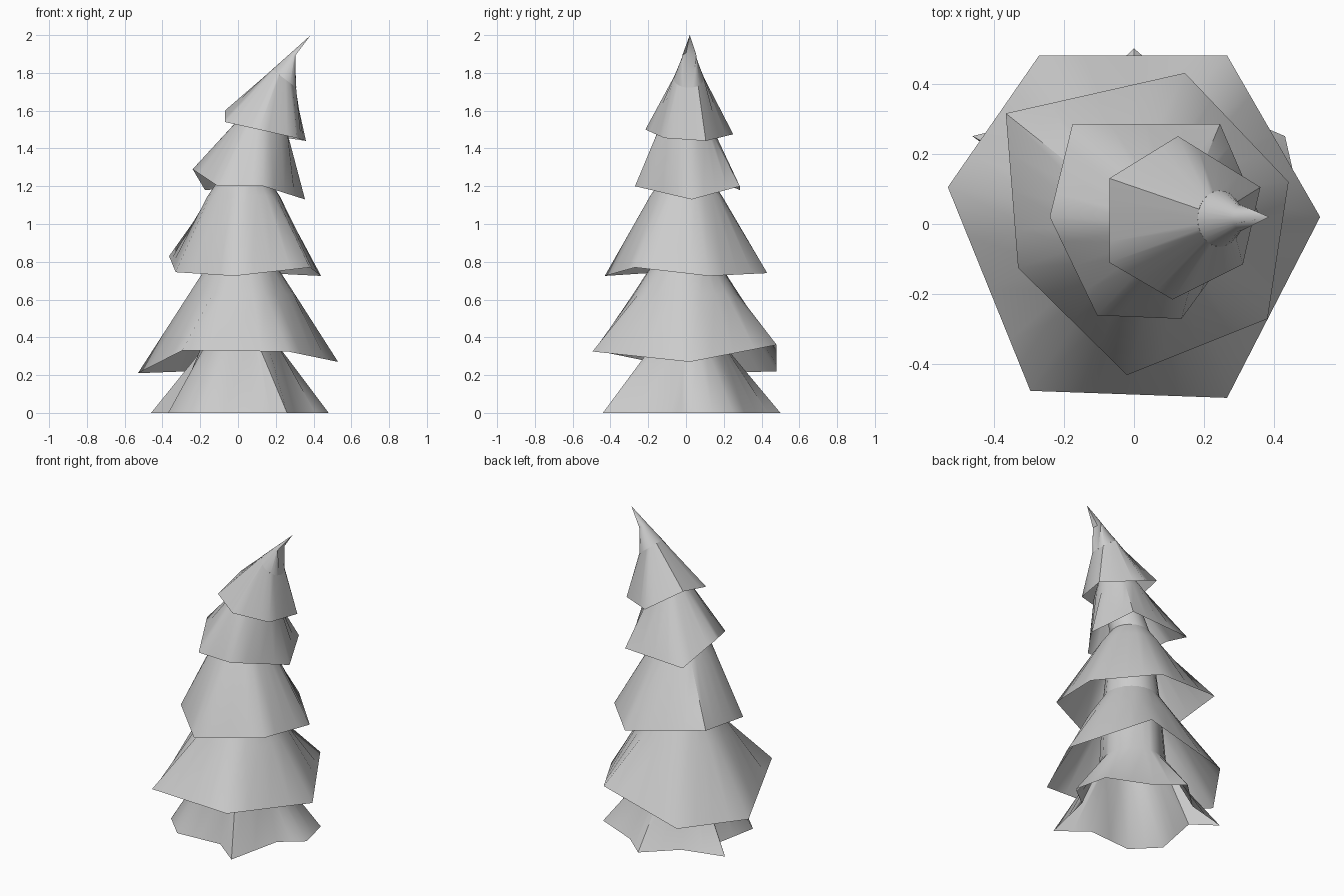
import bpy
from math import atan2, cos, sin, radians
from mathutils import Vector

cube = bpy.data.objects.get("Cube")
if cube:
    bpy.data.objects.remove(cube, do_unlink=True)

grey = bpy.data.materials.new("plain_grey")
grey.use_nodes = True
grey.diffuse_color = (0.6, 0.6, 0.6, 1)
grey.node_tree.nodes["Principled BSDF"].inputs["Base Color"].default_value = (0.6, 0.6, 0.6, 1)


def subdivide_outline(corners, steps):
    """Split every straight hem edge into equal steps."""
    points = []
    for i, corner in enumerate(corners):
        a, b = Vector(corner), Vector(corners[(i + 1) % len(corners)])
        points += [a.lerp(b, k / steps) for k in range(steps)]
    return points


def ring(center, radius, tilt, angles):
    """Circle leaning toward +x by the tilt angle."""
    return [Vector(center) + radius * Vector((cos(a) * cos(tilt), sin(a), -cos(a) * sin(tilt)))
            for a in angles]


def loft(name, hem, rings, tip=None):
    """Open skirt from a hem outline through round rings, optionally ending in a point."""
    cx, cy, _ = rings[0][0]
    angles = [atan2(p.y - cy, p.x - cx) for p in hem]
    n = len(hem)
    verts = list(hem)
    for center, radius, tilt in rings:
        verts += ring(center, radius, tilt, angles)
    faces = [(r * n + i, r * n + (i + 1) % n, (r + 1) * n + (i + 1) % n, (r + 1) * n + i)
             for r in range(len(rings)) for i in range(n)]
    if tip:
        last = len(rings) * n
        verts.append(Vector(tip))
        faces += [(last + i, last + (i + 1) % n, len(verts) - 1) for i in range(n)]
    mesh = bpy.data.meshes.new(name)
    mesh.from_pydata(verts, [], faces)
    mesh.materials.append(grey)
    obj = bpy.data.objects.new(name, mesh)
    bpy.context.collection.objects.link(obj)
    bpy.ops.object.select_all(action="DESELECT")
    obj.select_set(True)
    bpy.context.view_layer.objects.active = obj
    bpy.ops.object.shade_smooth_by_angle(angle=radians(50))


# Trunk with flared root hem, leaning as it rises inside the tiers
roots = [(.48, .03, 0), (.43, .25, 0), (.15, .37, 0), (0, .5, 0), (-.19, .32, 0), (-.46, .25, 0),
         (-.31, .14, 0), (-.37, -.17, 0), (-.22, -.32, 0), (.08, -.3, 0), (.26, -.44, 0), (.34, -.08, 0)]
loft("trunk", subdivide_outline(roots, 2),
     [((.01, 0, .36), .2, 0), ((.02, 0, .8), .17, 0), ((.03, 0, 1.25), .12, 0),
      ((.14, 0, 1.55), .09, .3), ((.2, .01, 1.7), .06, .4)])

# Branch tiers: uneven six-cornered hems gathered to round tops
lower = [(.53, .02, .27), (.265, .48, .36), (-.27, .48, .22),
         (-.53, .105, .21), (-.295, -.475, .33), (.265, -.495, .325)]
loft("lower_tier", subdivide_outline(lower, 4),
     [((.02, 0, .63), .28, 0), ((.02, 0, .8), .17, 0)])

middle = [(.44, .12, .725), (.145, .43, .74), (-.365, .315, .83),
          (-.33, -.125, .745), (-.02, -.43, .725), (.38, -.27, .77)]
loft("middle_tier", subdivide_outline(middle, 4),
     [((.03, 0, 1.15), .19, 0), ((.03, 0, 1.25), .12, 0)])

upper = [(.355, .03, 1.13), (.245, .285, 1.2), (-.175, .285, 1.18),
         (-.24, .02, 1.29), (-.105, -.26, 1.2), (.135, -.27, 1.2)]
loft("upper_tier", subdivide_outline(upper, 4),
     [((.13, 0, 1.5), .145, .29), ((.17, .01, 1.6), .09, .35)])

# Top tier and the bent point above it
crown = [(.36, .105, 1.44), (.125, .25, 1.475), (-.07, .13, 1.6),
         (-.07, -.11, 1.54), (.11, -.215, 1.5), (.31, -.115, 1.455)]
loft("top_tier", subdivide_outline(crown, 4), [((.245, .015, 1.77), .08, .65)])

circle = [radians(15 * k) for k in range(24)]
loft("treetop_point", ring((.245, .015, 1.77), .08, .65, circle),
     [((.315, .018, 1.885), .04, .6)], tip=(.385, .02, 2))
